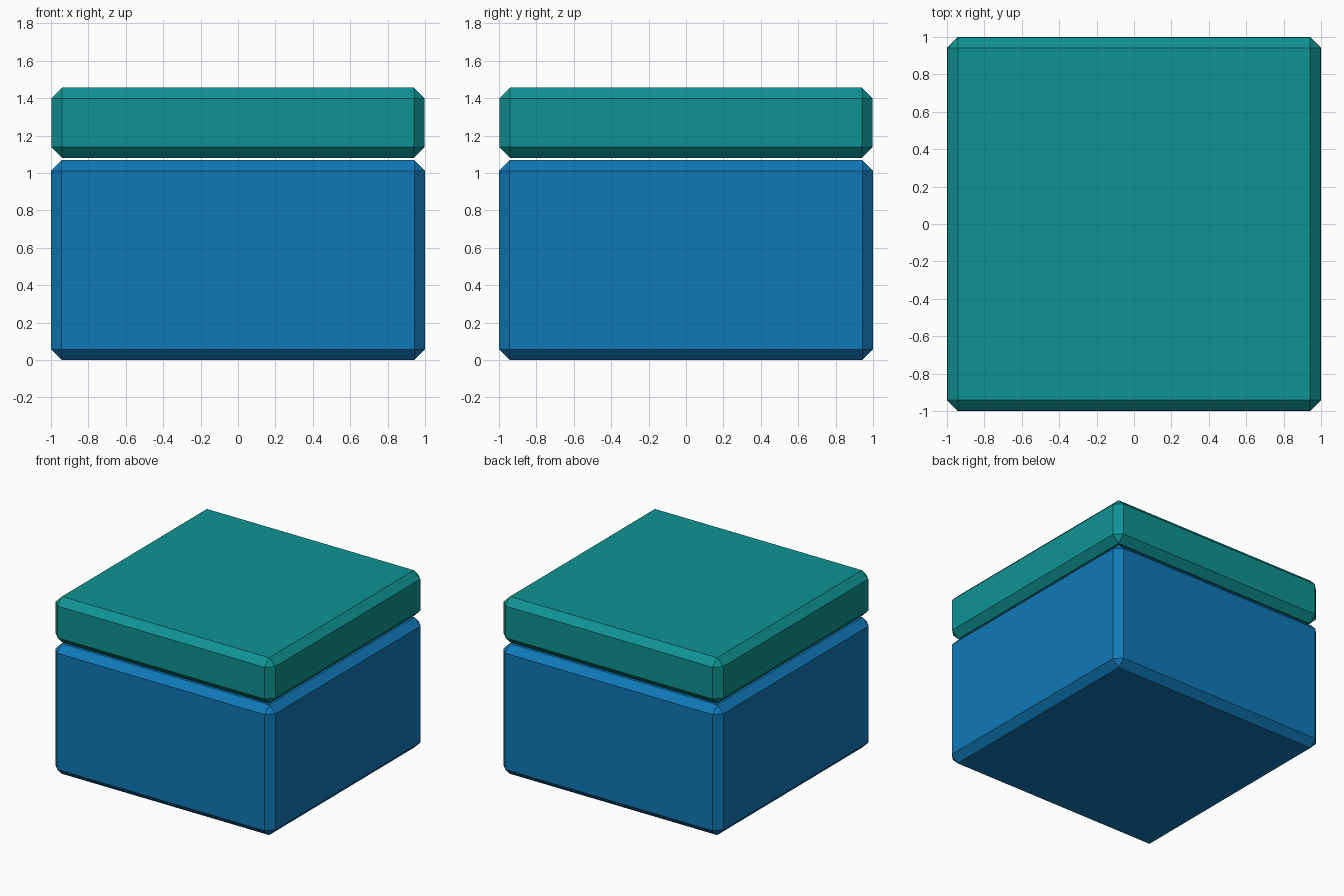
import bpy, bmesh
from mathutils import Matrix

if "Cube" in bpy.data.objects:
    bpy.data.objects.remove(bpy.data.objects["Cube"])


def material(name, rgb):
    m = bpy.data.materials.new(name)
    m.diffuse_color = (*rgb, 1.0)
    m.use_nodes = True
    m.node_tree.nodes["Principled BSDF"].inputs["Base Color"].default_value = m.diffuse_color
    return m


def chamfered_box(name, width, z0, z1, chamfer, mat):
    bm = bmesh.new()
    size = Matrix.Diagonal((width, width, z1 - z0, 1.0))
    bmesh.ops.create_cube(bm, size=1.0,
                          matrix=Matrix.Translation((0, 0, (z0 + z1) / 2)) @ size)
    bmesh.ops.bevel(bm, geom=bm.edges[:], offset=chamfer, offset_type='OFFSET',
                    segments=1, profile=0.5, affect='EDGES')
    bmesh.ops.recalc_face_normals(bm, faces=bm.faces[:])
    mesh = bpy.data.meshes.new(name)
    bm.to_mesh(mesh)
    bm.free()
    mesh.materials.append(mat)
    obj = bpy.data.objects.new(name, mesh)
    bpy.context.collection.objects.link(obj)
    return obj


blue = material("blue", (0.0052, 0.190, 0.472))
teal = material("teal", (0.0052, 0.290, 0.290))

# Box body and the lid floating just above it
chamfered_box("box_body", 2.0, 0.0, 1.069, 0.057, blue)
chamfered_box("box_lid", 1.996, 1.081, 1.456, 0.057, teal)
